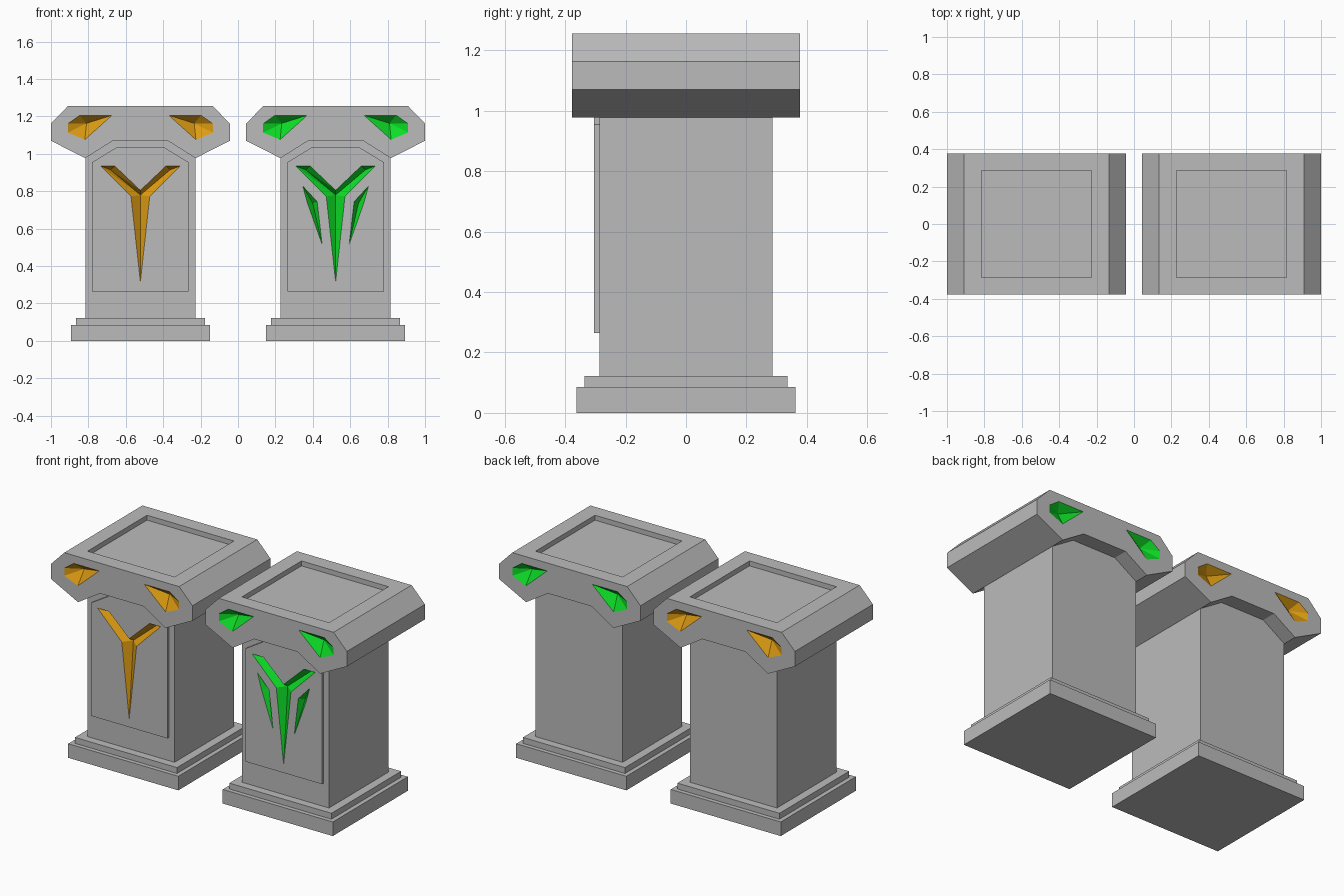
import bpy, bmesh

if "Cube" in bpy.data.objects:
    bpy.data.objects.remove(bpy.data.objects["Cube"])


def material(name, rgb):
    m = bpy.data.materials.new(name)
    m.diffuse_color = (*rgb, 1.0)
    m.use_nodes = True
    m.node_tree.nodes["Principled BSDF"].inputs["Base Color"].default_value = m.diffuse_color
    return m


STONE = material("grey_stone", (0.50, 0.50, 0.50))
AMBER = material("amber_inlay", (0.72, 0.33, 0.006))
GREEN = material("green_inlay", (0.004, 0.72, 0.02))


def make(name, verts, faces, mats, index=0):
    bm = bmesh.new()
    vs = [bm.verts.new(v) for v in verts]
    for f in faces:
        bm.faces.new([vs[i] for i in f]).material_index = index
    bmesh.ops.recalc_face_normals(bm, faces=bm.faces[:])
    me = bpy.data.meshes.new(name)
    bm.to_mesh(me)
    bm.free()
    ob = bpy.data.objects.new(name, me)
    bpy.context.collection.objects.link(ob)
    for m in mats:
        me.materials.append(m)
    return ob


def prism(name, cx, profile, y0, y1, mats):
    """Extrude an (x, z) profile from y0 to y1."""
    n = len(profile)
    verts = [(cx + x, y, z) for y in (y0, y1) for x, z in profile]
    faces = [list(range(n)), list(range(n, 2 * n))]
    faces += [(i, (i + 1) % n, n + (i + 1) % n, n + i) for i in range(n)]
    return make(name, verts, faces, mats)


def box(name, cx, hx, hy, z0, z1, mats):
    return prism(name, cx, [(-hx, z0), (hx, z0), (hx, z1), (-hx, z1)], -hy, hy, mats)


def groove(cx, side, yf, outline, ridge, near, depth, mats):
    """Cutter: outline on the wall at side*yf, sloping in to deep ridge points.
    near[i] is the ridge point that outline point i slopes to."""
    n = len(outline)
    verts = [(cx + x, side * (yf + 0.03), z) for x, z in outline]
    verts += [(cx + x, side * yf, z) for x, z in outline]
    verts += [(cx + x, side * (yf - depth), z) for x, z in ridge]
    faces = [list(range(n))]
    for i in range(n):
        j = (i + 1) % n
        a, b = 2 * n + near[i], 2 * n + near[j]
        faces += [(i, j, n + j, n + i), (n + i, n + j, a)]
        if a != b:
            faces.append((n + j, b, a))
    return make("groove_cutter", verts, faces, mats, 1)


def mirror(points):
    return [(-x, z) for x, z in points]


def carve(targets, cutters):
    for ob in targets:
        bpy.context.view_layer.objects.active = ob
        for c in cutters:
            mod = ob.modifiers.new("carve", 'BOOLEAN')
            mod.operation = 'DIFFERENCE'
            mod.solver = 'EXACT'
            mod.object = c
            bpy.ops.object.modifier_apply(modifier=mod.name)
    for c in cutters:
        bpy.data.objects.remove(c)


# Right halves of the profiles, in (x, z) around each pedestal's centre line
CAP = [(0.147, 1.07), (0.295, 0.977), (0.478, 1.07), (0.478, 1.162), (0.388, 1.255)]
PANEL = [(0.258, 0.265), (0.258, 0.955), (0.13, 1.033)]
EYE = [(0.388, 1.161), (0.324, 1.206), (0.152, 1.206), (0.297, 1.076), (0.388, 1.114)]
SLASH = [(0.176, 0.828), (0.099, 0.745), (0.072, 0.515), (0.15, 0.735)]
ARM = [(0.137, 0.935), (0.213, 0.935), (0.05, 0.772)]
CAP_Y, PANEL_Y = 0.377, 0.305

for cx, tag, inlay in ((-0.522, "amber", AMBER), (0.522, "green", GREEN)):
    mats = [STONE, inlay]

    # Stepped base
    box("base_slab_" + tag, cx, 0.372, 0.362, 0.0, 0.086, [STONE])
    box("base_step_" + tag, cx, 0.345, 0.336, 0.086, 0.122, [STONE])

    # Column and raised front panel
    column = box("column_" + tag, cx, 0.294, 0.287, 0.122, 1.1, mats)
    panel = prism("front_panel_" + tag, cx, PANEL + mirror(PANEL)[::-1],
                  -PANEL_Y, -0.287, mats)

    # Forked groove carved into panel and column
    fork = [(0, 0.805)] + ARM + [(0, 0.315)] + mirror(ARM)[::-1]
    ridge = [(0, 0.78), (0.16, 0.915), (-0.16, 0.915)]
    cuts = [groove(cx, -1, PANEL_Y, fork, ridge, [0, 1, 1, 0, 0, 0, 2, 2], 0.04, mats)]
    # Side slashes, on the green pedestal only
    if tag == "green":
        for pts, tip in ((SLASH, (0.122, 0.735)), (mirror(SLASH), (-0.122, 0.735))):
            cuts.append(groove(cx, -1, PANEL_Y, pts, [tip], [0] * 4, 0.035, mats))
    carve([column, panel], cuts)

    # Cap with a sunken top and eye-like grooves front and back
    cap = prism("cap_" + tag, cx, CAP + mirror(CAP)[::-1], -CAP_Y, CAP_Y, mats)
    cuts = [box("recess_cutter", cx, 0.294, 0.287, 1.225, 1.3, mats)]
    for side in (-1, 1):
        for pts, tip in ((EYE, (0.288, 1.163)), (mirror(EYE), (-0.288, 1.163))):
            cuts.append(groove(cx, side, CAP_Y, pts, [tip], [0] * 5, 0.05, mats))
    carve([cap], cuts)
